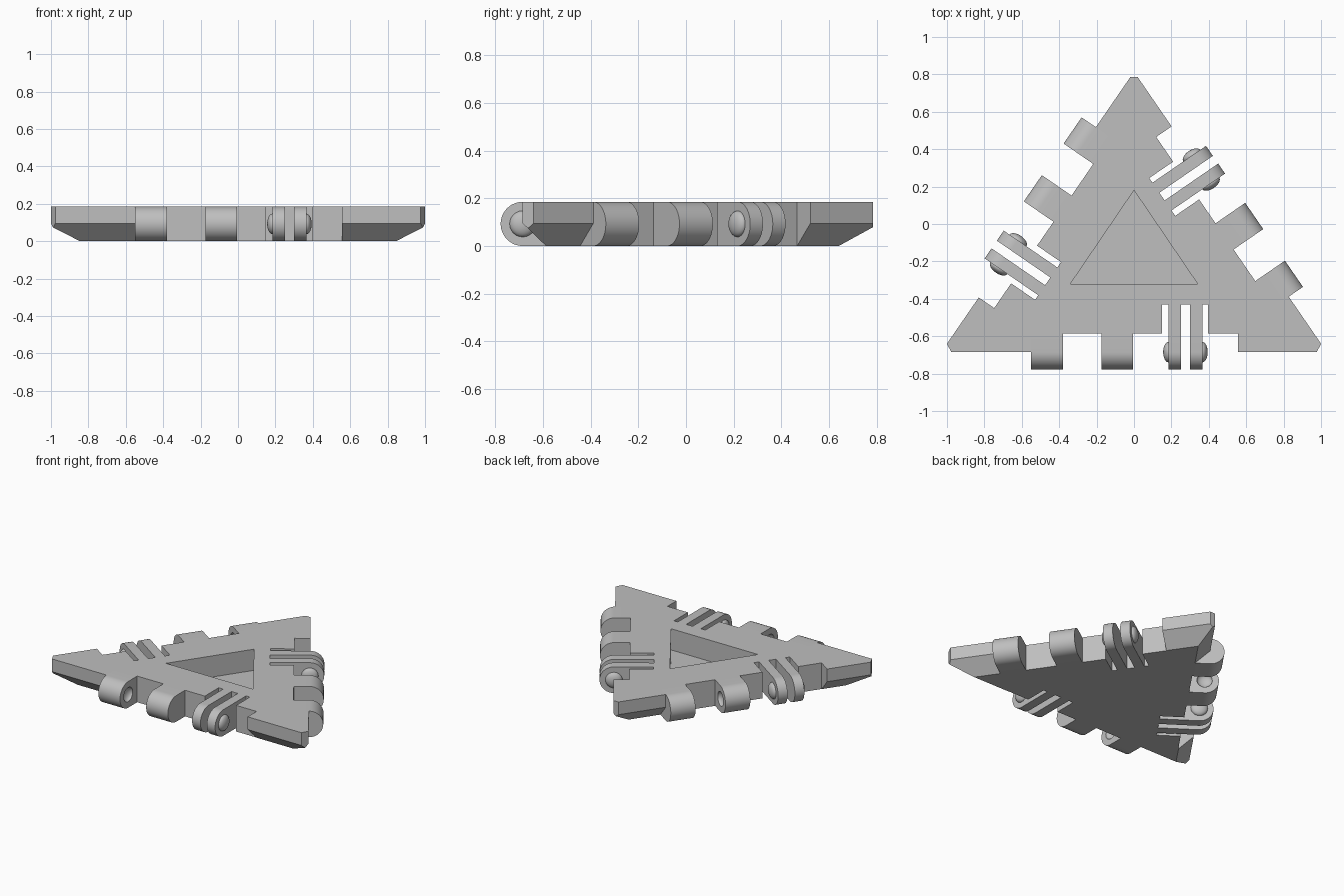
import bpy, bmesh
from math import pi, cos, sin
from mathutils import Vector

cube = bpy.data.objects.get("Cube")
if cube:
    bpy.data.objects.remove(cube)

H = 0.185            # plate thickness
R = H / 2            # hinge radius
INSET = 0.1          # depth of the hinge recess
CORNERS = [Vector((-1.031, -0.685, 0)), Vector((1.031, -0.685, 0)), Vector((0, 0.814, 0))]
UP = Vector((0, 0, 1))

grey = bpy.data.materials.new("plain_grey")
grey.use_nodes = True
grey.diffuse_color = (0.52, 0.52, 0.52, 1)
grey.node_tree.nodes["Principled BSDF"].inputs["Base Color"].default_value = grey.diffuse_color


def finish(name, bm):
    bmesh.ops.recalc_face_normals(bm, faces=bm.faces)
    mesh = bpy.data.meshes.new(name)
    bm.to_mesh(mesh)
    bm.free()
    mesh.materials.append(grey)
    obj = bpy.data.objects.new(name, mesh)
    bpy.context.collection.objects.link(obj)
    return obj


def activate(obj):
    bpy.ops.object.select_all(action='DESELECT')
    obj.select_set(True)
    bpy.context.view_layer.objects.active = obj


def smooth(obj):
    activate(obj)
    bpy.ops.object.shade_smooth_by_angle(angle=0.6)


def prism(name, points, sweep):
    bm = bmesh.new()
    face = bm.faces.new([bm.verts.new(p) for p in points])
    new = bmesh.ops.extrude_face_region(bm, geom=[face], use_keep_orig=True)["geom"]
    bmesh.ops.translate(bm, vec=sweep, verts=[g for g in new if isinstance(g, bmesh.types.BMVert)])
    return finish(name, bm)


def cut(obj, cutter):
    activate(obj)
    mod = obj.modifiers.new("cut", 'BOOLEAN')
    mod.operation, mod.solver, mod.object = 'DIFFERENCE', 'EXACT', cutter
    bpy.ops.object.modifier_apply(modifier=mod.name)
    bpy.data.objects.remove(cutter)


class Side:
    """Frame of one triangle edge: u along it, v outward, z up."""

    def __init__(self, start, end):
        self.mid = (start + end) / 2
        self.along = (end - start).normalized()
        self.out = self.along.cross(UP)

    def at(self, u, v, z):
        return self.mid + self.along * u + self.out * v + UP * z

    def rounded_bar(self, name, u0, u1, v_in):
        arc = [(R * sin(pi * i / 24), R - R * cos(pi * i / 24)) for i in range(25)]
        profile = [(v_in, 0)] + arc + [(v_in, H)]
        return prism(name, [self.at(u0, v, z) for v, z in profile], self.along * (u1 - u0))

    def dome(self, name, u, radius, depth):
        bm = bmesh.new()
        bmesh.ops.create_uvsphere(bm, u_segments=24, v_segments=16, radius=1)
        for vert in bm.verts:
            x, y, z = vert.co
            vert.co = self.at(u + z * depth, x * radius, R + y * radius)
        return finish(name, bm)


sides = [Side(CORNERS[i], CORNERS[(i + 1) % 3]) for i in range(3)]


def inset_triangle(d):
    # Move each corner along both adjoining edges by the same inset
    pts = []
    for i in range(3):
        a, b = sides[i - 1].out, sides[i].out
        pts.append(CORNERS[i] - (a + b) * d / (1 + a.dot(b)))
    return pts


# Plate: straight upper rim and chamfered lower rim
bm = bmesh.new()
rings = [[bm.verts.new(p + UP * z) for p in inset_triangle(d)]
         for d, z in ((INSET - 0.002, 0), (0, 0.095), (0, H))]
bm.faces.new(rings[0])
bm.faces.new(rings[-1])
for low, high in zip(rings, rings[1:]):
    for i in range(3):
        j = (i + 1) % 3
        bm.faces.new((low[i], low[j], high[j], high[i]))
# Blunt the three tips
for i, trim in enumerate((0.048, 0.048, 0.029)):
    normal = (sides[i - 1].out + sides[i].out).normalized()
    res = bmesh.ops.bisect_plane(bm, geom=bm.verts[:] + bm.edges[:] + bm.faces[:],
                                 plane_co=CORNERS[i] - normal * trim, plane_no=normal, clear_outer=True)
    edges = [g for g in res["geom_cut"] if isinstance(g, bmesh.types.BMEdge)]
    bmesh.ops.edgeloop_fill(bm, edges=edges)
plate = finish("triangle_plate", bm)

# Hinge recesses with a deeper bay for the fingers
OUTLINE = [(-0.55, -INSET), (0.15, -INSET), (0.15, -0.255), (0.395, -0.255),
           (0.395, -INSET), (0.555, -INSET), (0.555, 0.3), (-0.55, 0.3)]
for side in sides:
    cut(plate, prism("recess_cutter", [side.at(u, v, -0.1) for u, v in OUTLINE], UP * 0.4))

# Shallow-floored triangular pocket
pocket = [Vector((-0.34, -0.32, 0.035)), Vector((0.34, -0.32, 0.035)), Vector((0, 0.18, 0.035))]
cut(plate, prism("pocket_cutter", pocket, UP * 0.3))

# Knuckles with facing sockets, and snap fingers with nubs, on each edge
for side, label in zip(sides, ("front", "left", "right")):
    for part, u0, u1, socket in (("outer", -0.55, -0.38, -0.38), ("inner", -0.175, -0.005, -0.175)):
        knuckle = side.rounded_bar(f"{label}_{part}_knuckle", u0, u1, -INSET)
        cut(knuckle, side.dome("socket_cutter", socket, 0.05, 0.03))
        smooth(knuckle)
    for part, u0, u1, tip in (("first", 0.185, 0.25, 0.185), ("second", 0.30, 0.365, 0.365)):
        smooth(side.rounded_bar(f"{label}_{part}_finger", u0, u1, -0.255))
        smooth(side.dome(f"{label}_{part}_nub", tip, 0.055, 0.029))
